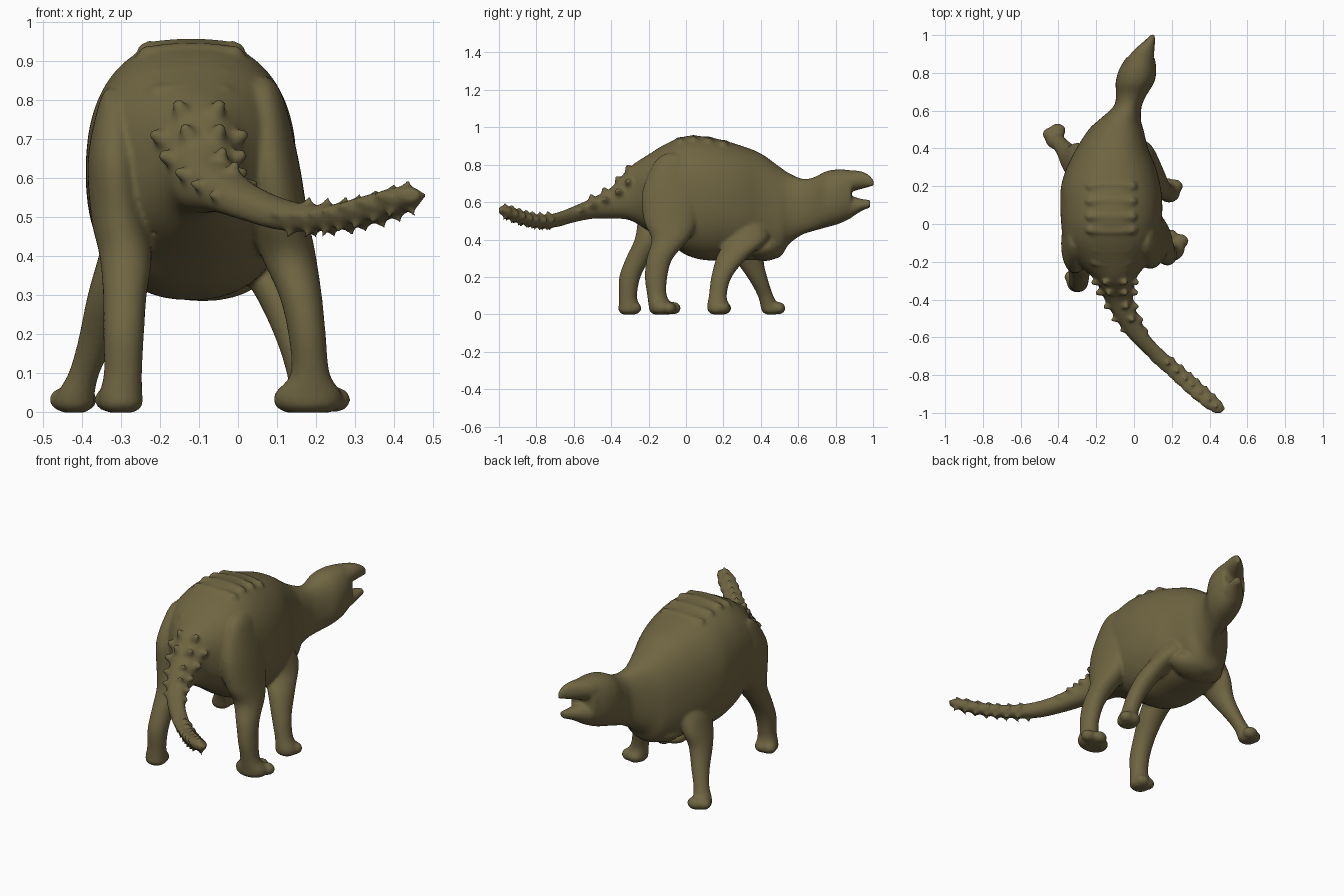
import bpy, bmesh, math
from mathutils import Vector, Matrix

bm = bmesh.new()


def spline(pts, sub=5):
    """Catmull-Rom through rows of numbers."""
    out = []
    n = len(pts)
    for i in range(n - 1):
        a, b, c, d = (Vector(pts[max(0, min(n - 1, i + k))]) for k in (-1, 0, 1, 2))
        for s in range(sub):
            t = s / sub
            out.append(0.5 * (2 * b + (c - a) * t + (2 * a - 5 * b + 4 * c - d) * t * t
                              + (3 * b - a - 3 * c + d) * t ** 3))
    out.append(Vector(pts[-1]))
    return out


def loft(pts, axis, power=2.0, sides=64):
    """Rows (x, y, z, r1, r2); sections lie across 'axis' (y or z)."""
    rings = []
    for x, y, z, r1, r2 in spline(pts):
        ring = []
        for k in range(sides):
            a = 2 * math.pi * k / sides
            u = math.copysign(abs(math.cos(a)) ** (2 / power), math.cos(a)) * r1
            v = math.copysign(abs(math.sin(a)) ** (2 / power), math.sin(a)) * r2
            ring.append(bm.verts.new((x + u, y, z + v) if axis == 'y' else (x + u, y + v, z)))
        rings.append(ring)
    faces = [bm.faces.new(rings[0]), bm.faces.new(rings[-1][::-1])]
    for p, q in zip(rings, rings[1:]):
        for k in range(sides):
            j = (k + 1) % sides
            faces.append(bm.faces.new((p[k], q[k], q[j], p[j])))
    bmesh.ops.recalc_face_normals(bm, faces=faces)


def blob(loc, size):
    m = Matrix.Translation(loc) @ Matrix.Diagonal((*size, 1))
    bmesh.ops.create_uvsphere(bm, u_segments=20, v_segments=12, radius=1, matrix=m)


def spike(loc, direction, r, h, tip=0.15):
    d = Vector(direction).normalized()
    m = Matrix.Translation(Vector(loc) + d * h * 0.2) @ d.to_track_quat('Z', 'Y').to_matrix().to_4x4()
    bmesh.ops.create_cone(bm, cap_ends=True, segments=12, radius1=r, radius2=r * tip,
                          depth=h * 1.6, matrix=m)


# tail, trunk, neck and skull
tail = [(.445, -1.0, .557, .022, .018), (.42, -.96, .548, .05, .03), (.355, -.9, .525, .063, .034),
        (.245, -.8, .5, .06, .032), (.13, -.7, .503, .058, .038), (.03, -.6, .535, .058, .043),
        (-.035, -.5, .567, .063, .056), (-.08, -.4, .595, .075, .083), (-.1, -.3, .645, .105, .142)]
trunk = [(-.115, -.2, .65, .19, .205), (-.12, -.1, .65, .25, .265), (-.12, 0, .635, .265, .317),
         (-.12, .1, .62, .27, .33), (-.123, .2, .61, .263, .32), (-.12, .3, .595, .235, .305),
         (-.115, .4, .575, .19, .285), (-.095, .5, .547, .145, .242), (-.075, .55, .565, .112, .19),
         (-.035, .62, .575, .075, .15), (-.015, .68, .588, .08, .143), (.005, .75, .615, .102, .15),
         (.02, .82, .63, .098, .145), (.035, .885, .643, .073, .127)]
loft(tail + trunk, 'y', 2.3)
# upper and lower beak
loft([(.02, .82, .7, .08, .07), (.035, .88, .712, .07, .058), (.065, .94, .717, .045, .047),
      (.09, .98, .712, .022, .032), (.101, 1.005, .7, .009, .015)], 'y')
loft([(.02, .82, .57, .08, .07), (.035, .88, .575, .065, .058), (.065, .94, .585, .041, .032),
      (.088, .985, .592, .018, .022)], 'y')

# legs, top to bottom
rear_right = [(.06, -.07, .86, .02, .04), (.065, -.07, .81, .05, .1), (.08, -.07, .65, .075, .165),
              (.105, -.08, .5, .075, .145), (.13, -.085, .4, .07, .1), (.16, -.14, .3, .055, .07),
              (.177, -.16, .2, .048, .06), (.185, -.155, .1, .05, .052),
              (.18, -.135, .05, .085, .065), (.18, -.13, .018, .085, .065), (.18, -.13, 0, .06, .045)]
rear_left = [(-.32, -.09, .83, .02, .03), (-.315, -.09, .78, .045, .09), (-.315, -.1, .65, .07, .155),
             (-.305, -.13, .5, .072, .13), (-.288, -.19, .4, .067, .085), (-.29, -.255, .3, .056, .066),
             (-.293, -.3, .2, .052, .057), (-.295, -.31, .1, .049, .048),
             (-.3, -.305, .05, .055, .055), (-.3, -.305, .018, .055, .055), (-.3, -.305, 0, .035, .035)]
front_right = [(.0, .31, .58, .03, .06), (.02, .32, .48, .07, .11), (.045, .325, .4, .075, .115),
               (.1, .25, .31, .062, .085), (.142, .19, .2, .05, .055), (.17, .17, .1, .045, .048),
               (.185, .172, .05, .055, .058), (.187, .175, .018, .056, .058), (.187, .175, 0, .035, .035)]
front_left = [(-.23, .3, .58, .03, .06), (-.27, .31, .48, .06, .1), (-.3, .325, .38, .063, .105),
              (-.332, .34, .29, .056, .075), (-.365, .39, .18, .046, .05), (-.395, .425, .1, .04, .042),
              (-.415, .445, .05, .048, .048), (-.42, .455, .018, .05, .05), (-.42, .455, 0, .03, .03)]
for leg in (rear_right, rear_left, front_right, front_left):
    loft(leg, 'z', 2.1, 28)
# chest muscle between the front legs
blob((-.09, .42, .36), (.16, .1, .075))
# toes
for x, y in ((.245, -.09), (.19, -.065), (-.29, -.275), (-.325, -.28), (.215, .2), (.18, .205),
             (-.44, .475), (-.405, .495)):
    blob((x, y, .033), (.044, .037, .033))

# back ridges, bowed across the back, with a stud at each end
for y, z in ((.2, .925), (.12, .943), (.04, .951), (-.03, .94), (-.13, .885), (-.2, .84)):
    w = .105 if y > -.1 else .08
    blob((-.12, y, z - .018), (w + .035, .034, .026))
    for s in (-1, 1):
        blob((-.12 + s * w, y, z - .024), (.032, .026, .026))

# tail studs: (y, stud angles, radius)
curve = spline(tail, 10)
for y0, angles, r in ((-.27, (25, 65, 115, 155), .04), (-.35, (20, 65, 115, 160), .038),
                      (-.43, (20, 70, 160), .034), (-.5, (15, 70, 165), .03),
                      (-.56, (10, 170), .024)):
    x, y, z, rx, rz = min(curve, key=lambda p: abs(p[1] - y0))
    for deg in angles:
        c, s = math.cos(math.radians(deg)), math.sin(math.radians(deg))
        spike((x + c * rx * .9, y, z + s * rz * .9), (c, -.35, s), r, r * 1.1, .3)

# spikes on the tail club
for i in range(7):
    x, y, z, rx, rz = min(curve, key=lambda p: abs(p[1] + .73 + .038 * i))
    for deg in (12, 75, 168, 240, 300):
        c, s = math.cos(math.radians(deg)), math.sin(math.radians(deg))
        spike((x + c * rx * .8, y, z + s * rz * .8), (c, -.3 - .6 * c, s), .022, .036)

# fuse everything into one smooth skin
mesh = bpy.data.meshes.new("armoured_reptile")
bm.to_mesh(mesh)
bm.free()
body = bpy.data.objects.new("armoured_reptile", mesh)
bpy.context.collection.objects.link(body)
hide = bpy.data.materials.new("olive_brown_hide")
hide.diffuse_color = (0.16, 0.13, 0.055, 1)
mesh.materials.append(hide)
remesh = body.modifiers.new("fuse", 'REMESH')
remesh.mode = 'VOXEL'
remesh.voxel_size = 0.008
remesh.use_smooth_shade = True
soft = body.modifiers.new("soften", 'SMOOTH')
soft.factor = 0.5
soft.iterations = 8
